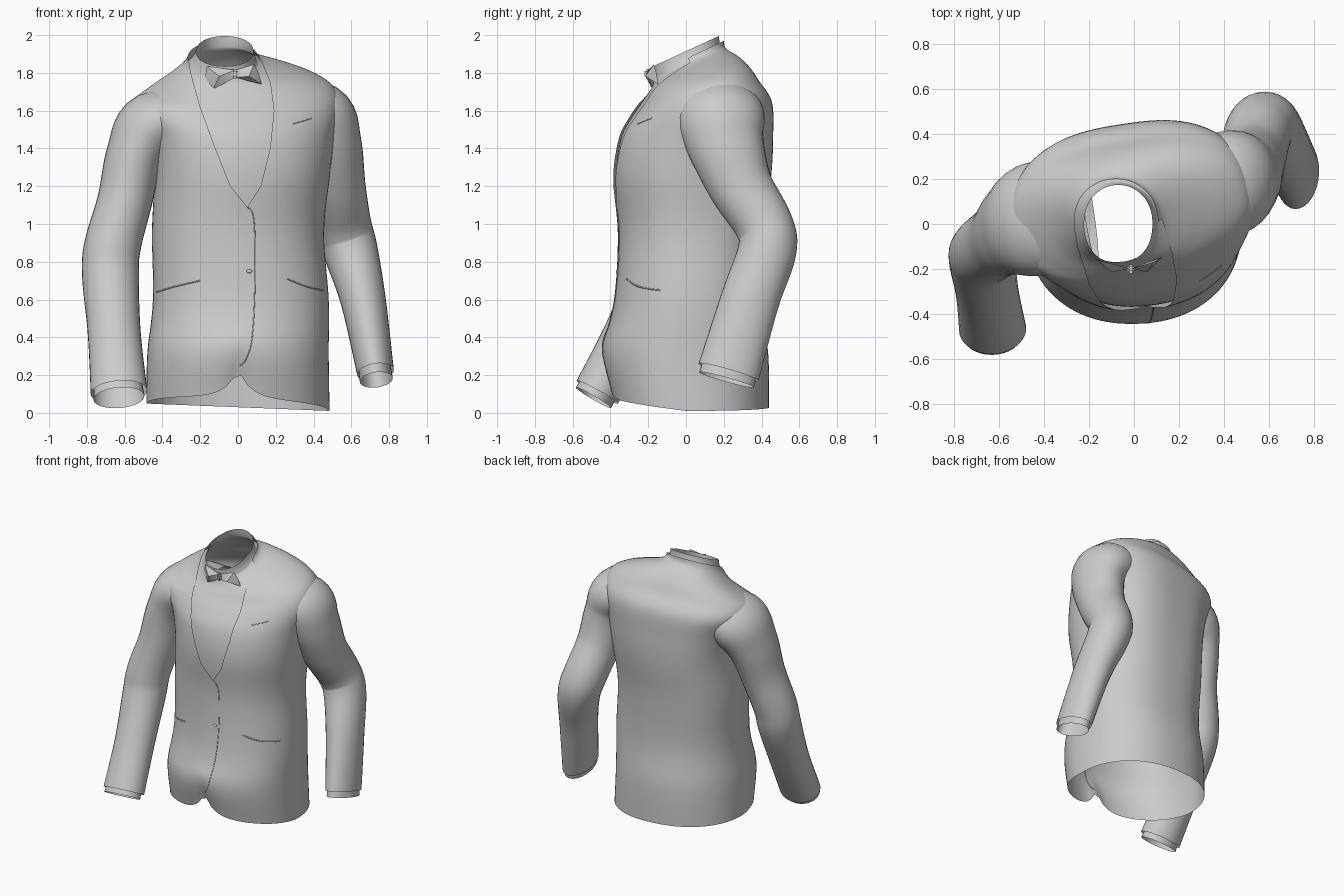
import bpy, bmesh, math
from mathutils import Vector
from mathutils.bvhtree import BVHTree

if "Cube" in bpy.data.objects:
    bpy.data.objects.remove(bpy.data.objects["Cube"])

cloth = bpy.data.materials.new("grey_cloth")
cloth.use_nodes = True
cloth.diffuse_color = (0.6, 0.6, 0.6, 1)
cloth.node_tree.nodes["Principled BSDF"].inputs["Base Color"].default_value = (0.6, 0.6, 0.6, 1)


def finish(name, bm):
    mesh = bpy.data.meshes.new(name)
    bm.to_mesh(mesh)
    bm.free()
    obj = bpy.data.objects.new(name, mesh)
    bpy.context.collection.objects.link(obj)
    mesh.materials.append(cloth)
    bpy.ops.object.select_all(action='DESELECT')
    obj.select_set(True)
    bpy.context.view_layer.objects.active = obj
    bpy.ops.object.shade_smooth_by_angle(angle=math.radians(40))
    return obj


def spline(keys, steps):
    """Smoothly interpolate a list of equal-length tuples."""
    out = []
    for i in range(len(keys) - 1):
        a, b, c, d = (keys[max(0, min(len(keys) - 1, i + k))] for k in (-1, 0, 1, 2))
        for s in range(steps):
            t = s / steps
            out.append([q + 0.5 * t * (r - p + t * (2 * p - 5 * q + 4 * r - w + t * (3 * (q - r) + w - p)))
                        for p, q, r, w in zip(a, b, c, d)])
    return out + [list(keys[-1])]


def loft(rings):
    bm = bmesh.new()
    rows = [[bm.verts.new(p) for p in ring] for ring in rings]
    n = len(rows[0])
    for lo, hi in zip(rows, rows[1:]):
        for i in range(n):
            j = (i + 1) % n
            bm.faces.new((lo[i], lo[j], hi[j], hi[i]))
    bm.normal_update()
    return bm


def hem(x, y):
    """Lower edge height: level behind, cut away at the front."""
    z = 0.03 - 0.04 * x + 0.05 * max(0, min(1, -y / 0.4))
    return z + (0.15 * math.exp(-abs(x) / 0.065) if y < -0.2 else 0)


def body_ring(key, inset=0.0, n=96):
    z0, cx, cy, rx, ry, turn, slope, roll, square = key
    ring = []
    for i in range(n):
        a = 2 * math.pi * i / n
        c, s = math.cos(a), math.sin(a)
        x = (rx - inset) * math.copysign(abs(c) ** (square if s > 0 else 0.92), c)
        y = (ry - inset) * math.copysign(abs(s) ** 0.9, s)
        t = math.radians(turn)
        px = cx + x * math.cos(t) - y * math.sin(t)
        dy = x * math.sin(t) + y * math.cos(t)
        z = z0 + slope * dy + roll * px
        if z0 < 0.45:
            z += hem(px, cy + dy) * (1 - z0 / 0.45)
        ring.append((px, cy + dy, z))
    return ring


# Body sections: height, centre x, centre y, half width, half depth, turn, tilt, roll, back squareness
body = [
    (0.00, 0, .02, .485, .42, 2, 0, 0, .9),
    (0.30, 0, -.005, .48, .44, 2, 0, 0, .87),
    (0.60, .015, .01, .465, .39, 3, 0, 0, .83),
    (0.95, 0, .025, .455, .385, 4, 0, 0, .78),
    (1.25, .02, .03, .465, .415, 6, 0, 0, .72),
    (1.45, .015, .045, .495, .405, 8, 0, 0, .7),
    (1.60, -.005, .07, .545, .37, 9, .1, .03, .74),
    (1.69, -.02, .06, .53, .31, 10, .18, .05, .8),
    (1.75, -.03, .05, .44, .275, 9, .27, .06, .85),
    (1.80, -.045, .037, .32, .237, 7, .36, .05, .9),
    (1.84, -.075, .012, .215, .2, 4, .45, .02, .95),
    (1.88, -.08, .01, .185, .19, 0, .47, 0, 1),
]
bm = loft([body_ring(k) for k in spline(body, 6)])
surface = BVHTree.FromBMesh(bm)

# Jacket: cut the lapel opening out of the front
right_lapel = [(.05, 1.09), (-.04, 1.2), (-.12, 1.4), (-.2, 1.62), (-.25, 1.8), (-.27, 1.95)]
left_lapel = [(.05, 1.09), (.12, 1.2), (.17, 1.4), (.19, 1.6), (.17, 1.75), (.10, 1.92)]
planes = []
for line, side in ((right_lapel, 1), (left_lapel, -1)):
    for (x0, z0), (x1, z1) in zip(line, line[1:]):
        planes.append((Vector((x0, 0, z0)), side * Vector((z1 - z0, 0, x0 - x1)).normalized()))


def at_front(f):
    c = f.calc_center_median()
    return c.y < 0.02 and c.z > 1.05


for co, no in planes:
    faces = [f for f in bm.faces if at_front(f)]
    geom = faces + list({e for f in faces for e in f.edges}) + list({v for f in faces for v in f.verts})
    bmesh.ops.bisect_plane(bm, geom=geom, plane_co=co, plane_no=no, dist=1e-5)
opening = [f for f in bm.faces if at_front(f)
           and all((f.calc_center_median() - co).dot(no) > 0 for co, no in planes)]
bmesh.ops.delete(bm, geom=opening, context='FACES')
finish("jacket_body", bm)

# Shirt with standing collar, worn under the jacket
shirt = body[3:-1] + [(1.87, -.074, .005, .185, .193, 0, .46, 0, 1), (1.915, -.07, 0, .17, .192, 0, .46, 0, 1)]
finish("shirt", loft([body_ring(k, 0.018) for k in spline(shirt, 6)]))


def sleeve(name, keys, steps=6, n=32):
    """Tube along a path of (x, y, z, half width, half depth)."""
    path = spline(keys, steps)
    rings = []
    for i, (x, y, z, a, b) in enumerate(path):
        p, q = path[max(0, i - 1)], path[min(len(path) - 1, i + 1)]
        t = (Vector(q[:3]) - Vector(p[:3])).normalized()
        v = Vector((0, 1, 0))
        v = (v - t * v.dot(t)).normalized()
        u = v.cross(t)
        rings.append([Vector((x, y, z)) + u * a * math.cos(2 * math.pi * k / n)
                      + v * b * math.sin(2 * math.pi * k / n) for k in range(n)])
    bm = loft(rings)
    bmesh.ops.recalc_face_normals(bm, faces=bm.faces)
    finish(name, bm)


# Left arm swings back, right arm forward
sleeve("left_sleeve", [
    (.22, .13, 1.61, .12, .2), (.42, .18, 1.57, .185, .235), (.495, .21, 1.42, .16, .205),
    (.525, .29, 1.2, .15, .17), (.555, .41, 1.0, .15, .155), (.595, .43, .86, .145, .155),
    (.662, .34, .6, .12, .155), (.728, .225, .215, .098, .165)])
sleeve("left_cuff", [(.715, .25, .3, .085, .15), (.732, .215, .175, .088, .15)], 2)
sleeve("right_sleeve", [
    (-.2, .06, 1.58, .11, .24), (-.44, .02, 1.52, .185, .255), (-.545, -.02, 1.36, .155, .21),
    (-.6, -.07, 1.12, .145, .17), (-.665, -.12, .88, .15, .155), (-.675, -.16, .72, .15, .15),
    (-.655, -.3, .42, .14, .135), (-.63, -.47, .11, .15, .125)])
sleeve("right_cuff", [(-.64, -.42, .2, .125, .105), (-.63, -.49, .08, .135, .108)], 2)


def on_front(x, z):
    return surface.ray_cast(Vector((x, -2, z)), Vector((0, 1, 0)))[0]


def piping(name, line, radius):
    """Thin raised edge laid on the jacket front."""
    hits = [on_front(x, z) for x, z in spline(line, 5)]
    curve = bpy.data.curves.new(name, 'CURVE')
    curve.dimensions = '3D'
    curve.bevel_depth = radius
    curve.bevel_resolution = 1
    s = curve.splines.new('POLY')
    s.points.add(len(hits) - 1)
    for p, h in zip(s.points, hits):
        p.co = (*h, 1)
    curve.materials.append(cloth)
    bpy.context.collection.objects.link(bpy.data.objects.new(name, curve))


piping("front_closing_edge", [(.05, 1.09), (.085, 1.02), (.09, .7), (.075, .4), (.04, .28), (0.01, .25)], .003)
piping("right_pocket", [(-.43, .64), (-.33, .67), (-.2, .70)], .004)
piping("left_pocket", [(.26, .71), (.36, .67), (.45, .65)], .004)
piping("breast_pocket", [(.29, 1.53), (.39, 1.56)], .003)

# Button
bm = bmesh.new()
bmesh.ops.create_uvsphere(bm, u_segments=12, v_segments=6, radius=.016)
for v in bm.verts:
    v.co = on_front(.06, .75) + Vector((v.co.x, v.co.y * .5, v.co.z * .6))
finish("button", bm)

# Bow tie: two puffed wings and a knot
wings = {"bow_right_wing": [(-.015, 1.815), (-.165, 1.835), (-.175, 1.775), (-.13, 1.715), (-.015, 1.775)],
         "bow_left_wing": [(-.015, 1.815), (.085, 1.845), (.11, 1.8), (.125, 1.74), (-.015, 1.775)]}
for name, outline in wings.items():
    bm = bmesh.new()
    cx = sum(p[0] for p in outline) / 5
    edge = [bm.verts.new((x, -.2 + 2.2 * (x + .03) ** 2, z)) for x, z in outline]
    for y in (-.215, -.18):
        tip = bm.verts.new((cx, y, 1.782))
        for i in range(5):
            bm.faces.new((edge[i], edge[(i + 1) % 5], tip))
    bmesh.ops.recalc_face_normals(bm, faces=bm.faces)
    finish(name, bm)
bm = bmesh.new()
bmesh.ops.create_cube(bm, size=1)
for v in bm.verts:
    v.co = (-.015 + v.co.x * .035, -.2 + v.co.y * .04, 1.795 + v.co.z * .05)
bmesh.ops.bevel(bm, geom=bm.edges[:], offset=.01, segments=2, affect='EDGES')
finish("bow_knot", bm)
